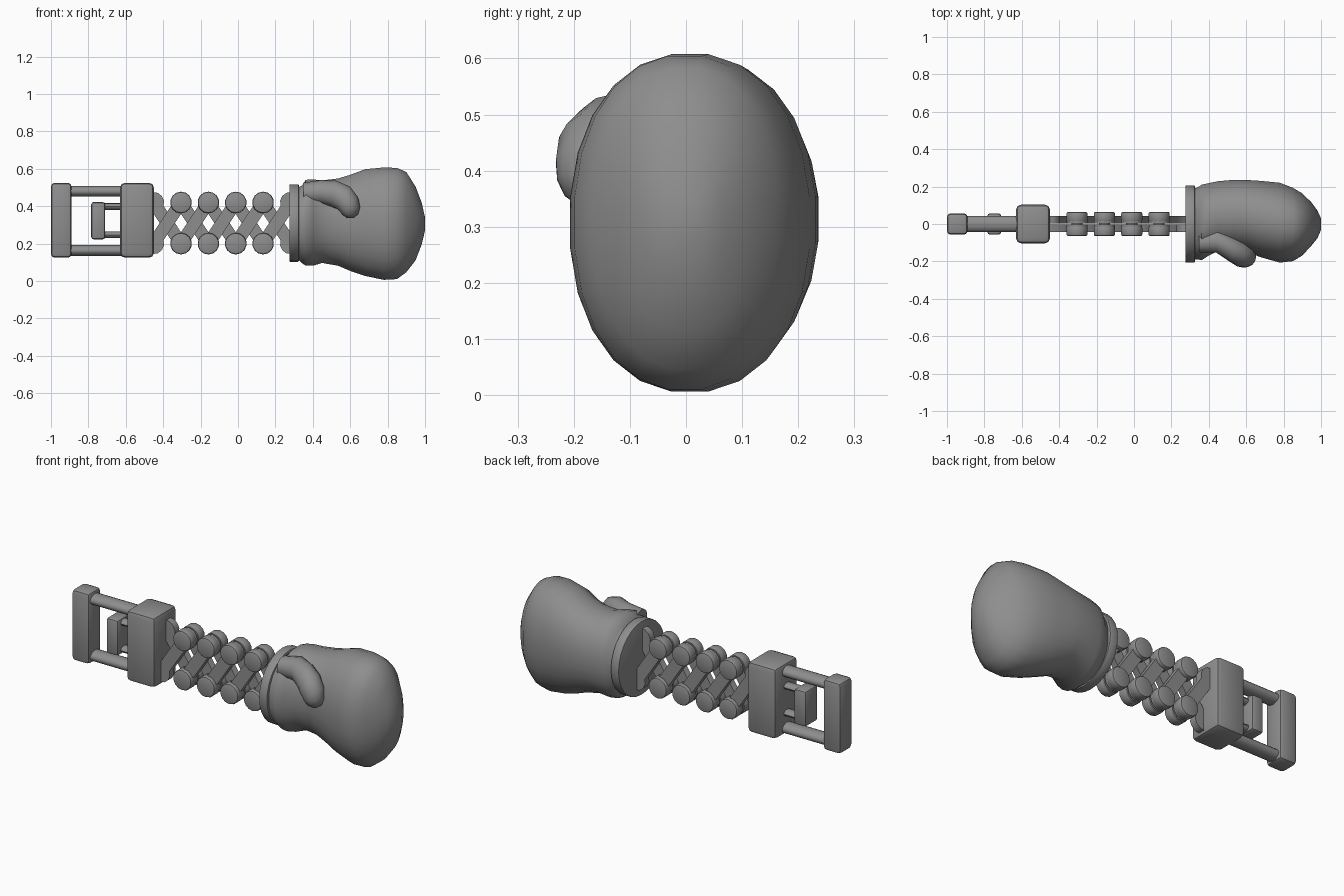
import bpy, bmesh, math
from mathutils import Vector

if "Cube" in bpy.data.objects:
    bpy.data.objects.remove(bpy.data.objects["Cube"])

grey = bpy.data.materials.new("matte grey")
grey.diffuse_color = (0.27, 0.27, 0.27, 1)
grey.use_nodes = True
grey.node_tree.nodes["Principled BSDF"].inputs["Base Color"].default_value = grey.diffuse_color
MID = 0.31  # height of the centre line


def finish(ob, name, bevel=0.0, segments=2, angle=40):
    ob.name = name
    ob.data.materials.clear()
    ob.data.materials.append(grey)
    bpy.ops.object.select_all(action='DESELECT')
    ob.select_set(True)
    bpy.context.view_layer.objects.active = ob
    if bevel:
        mod = ob.modifiers.new("bevel", 'BEVEL')
        mod.width, mod.segments = bevel, segments
        mod.limit_method = 'ANGLE'
        bpy.ops.object.modifier_apply(modifier=mod.name)
    bpy.ops.object.shade_smooth_by_angle(angle=math.radians(angle))
    return ob


def box(name, x, y, z, bevel):
    """Box from (min, max) pairs."""
    bpy.ops.mesh.primitive_cube_add(size=1)
    ob = bpy.context.object
    for v in ob.data.vertices:
        v.co = [p[0] if c < 0 else p[1] for c, p in zip(v.co, (x, y, z))]
    return finish(ob, name, bevel)


def cylinder(name, a, b, r, sides=16, squash=1.0, bevel=0.0):
    """Cylinder between two points; squash scales its height in z."""
    a, b = Vector(a), Vector(b)
    bpy.ops.mesh.primitive_cylinder_add(vertices=sides, radius=r, depth=(b - a).length)
    ob = bpy.context.object
    q = (b - a).to_track_quat('Z', 'Y')
    for v in ob.data.vertices:
        p = q @ v.co
        p.z *= squash
        v.co = p + (a + b) / 2
    return finish(ob, name, bevel)


def mesh_object(name, bm, bevel=0.0, angle=40):
    bmesh.ops.recalc_face_normals(bm, faces=bm.faces)
    me = bpy.data.meshes.new(name)
    bm.to_mesh(me)
    bm.free()
    ob = bpy.data.objects.new(name, me)
    bpy.context.collection.objects.link(ob)
    return finish(ob, name, bevel, angle=angle)


def loft(name, rings, angle=60):
    bm = bmesh.new()
    loops = [[bm.verts.new(p) for p in ring] for ring in rings]
    n = len(loops[0])
    for a, b in zip(loops, loops[1:]):
        for i in range(n):
            j = (i + 1) % n
            bm.faces.new((a[i], a[j], b[j], b[i]))
    bm.faces.new(loops[0])
    bm.faces.new(loops[-1])
    return mesh_object(name, bm, angle=angle)


# Handle: rear grip, two rails, front block
box("rear_grip", (-1.0, -0.89), (-0.057, 0.057), (0.125, 0.525), 0.02)
box("front_block", (-0.63, -0.45), (-0.103, 0.103), (0.125, 0.525), 0.025)
for label, z in (("upper", 0.48), ("lower", 0.163)):
    cylinder(label + "_rail", (-0.92, 0, z), (-0.6, 0, z), 0.043, squash=0.68)

# Trigger with its two short rods
box("trigger", (-0.785, -0.71), (-0.057, 0.057), (0.222, 0.423), 0.015)
for label, z in (("upper", 0.398), ("lower", 0.247)):
    cylinder(label + "_trigger_rod", (-0.73, 0, z), (-0.6, 0, z), 0.03, 12, 0.6)


# Scissor linkage: crossing bars with round ends
def link_bar(name, x0, z0, x1, z1, y0, y1):
    a, b = Vector((x0, 0, z0)), Vector((x1, 0, z1))
    d = (b - a).normalized()
    n = Vector((-d.z, 0, d.x))
    w, r = 0.034, 0.056
    start = math.asin(w / r)
    outline = []
    for centre, s in ((a, -1), (b, 1)):
        for k in range(11):
            t = -math.pi + start + (2 * math.pi - 2 * start) * k / 10
            outline.append(centre + (d * math.cos(t) + n * math.sin(t)) * r * s)
    bm = bmesh.new()
    face = bm.faces.new([bm.verts.new(p + Vector((0, y0, 0))) for p in outline])
    ext = bmesh.ops.extrude_face_region(bm, geom=[face])
    moved = [v for v in ext["geom"] if isinstance(v, bmesh.types.BMVert)]
    bmesh.ops.translate(bm, verts=moved, vec=(0, y1 - y0, 0))
    mesh_object(name, bm)


STEP, X0, TOP, LOW = 0.1463, -0.451, 0.42, 0.20
for i in range(5):
    x = X0 + STEP * i
    link_bar("front_link", x, LOW, x + STEP, TOP, -0.043, -0.004)
    link_bar("back_link", x, TOP, x + STEP, LOW, 0.004, 0.043)

# Pivot caps on both sides of every inner joint
for i in range(1, 5):
    x = X0 + STEP * i
    for z in (TOP, LOW):
        cylinder("pivot_pin", (x, -0.02, z), (x, 0.02, z), 0.03, 12)
        for s in (-1, 1):
            cylinder("pivot_cap", (x, s * 0.011, z), (x, s * 0.065, z), 0.058, 14, bevel=0.01)

# Cuff plate
cylinder("cuff_plate", (0.275, 0, MID), (0.325, 0, MID), 0.207, 28, bevel=0.004)

# Glove body: x, top, bottom, front, back
STATIONS = (
    (0.320, 0.500, 0.115, -0.190, 0.190),
    (0.345, 0.515, 0.092, -0.192, 0.200),
    (0.362, 0.543, 0.080, -0.195, 0.212),
    (0.400, 0.545, 0.080, -0.170, 0.220),
    (0.450, 0.540, 0.095, -0.145, 0.230),
    (0.535, 0.550, 0.080, -0.140, 0.238),
    (0.600, 0.570, 0.052, -0.150, 0.237),
    (0.680, 0.600, 0.025, -0.180, 0.232),
    (0.780, 0.610, 0.004, -0.208, 0.222),
    (0.850, 0.607, 0.008, -0.200, 0.195),
    (0.900, 0.585, 0.045, -0.170, 0.165),
    (0.950, 0.505, 0.110, -0.115, 0.115),
    (0.982, 0.420, 0.195, -0.075, 0.070),
    (1.000, 0.340, 0.270, -0.030, 0.030),
)


def body_ring(x, top, low, front, back, n=24):
    ring = []
    for k in range(n):
        t = 2 * math.pi * (k + 0.5) / n
        c, s = math.cos(t), math.sin(t)
        y = math.copysign(abs(c) ** 0.92, c) * (back - front) / 2 + (front + back) / 2
        z = math.copysign(abs(s) ** 0.92, s) * (top - low) / 2 + (top + low) / 2
        ring.append((x, y, z))
    return ring


loft("glove_body", [body_ring(*s) for s in STATIONS])

# Thumb: curved limb, x, y, z, radius
PATH = [(0.35, -0.10, 0.470, 0.055), (0.44, -0.09, 0.475, 0.065),
        (0.51, -0.13, 0.468, 0.070), (0.56, -0.158, 0.447, 0.070),
        (0.588, -0.170, 0.415, 0.063), (0.598, -0.175, 0.385, 0.056),
        (0.600, -0.175, 0.355, 0.042), (0.600, -0.175, 0.338, 0.018)]
rings = []
for i, (x, y, z, r) in enumerate(PATH):
    p, q = PATH[max(i - 1, 0)], PATH[min(i + 1, len(PATH) - 1)]
    t = Vector((q[0] - p[0], 0, q[2] - p[2])).normalized()
    n = Vector((-t.z, 0, t.x))
    rings.append([Vector((x, y, z)) + r * (n * math.cos(a) + Vector((0, math.sin(a), 0)))
                  for a in (2 * math.pi * k / 14 for k in range(14))])
loft("glove_thumb", rings)
